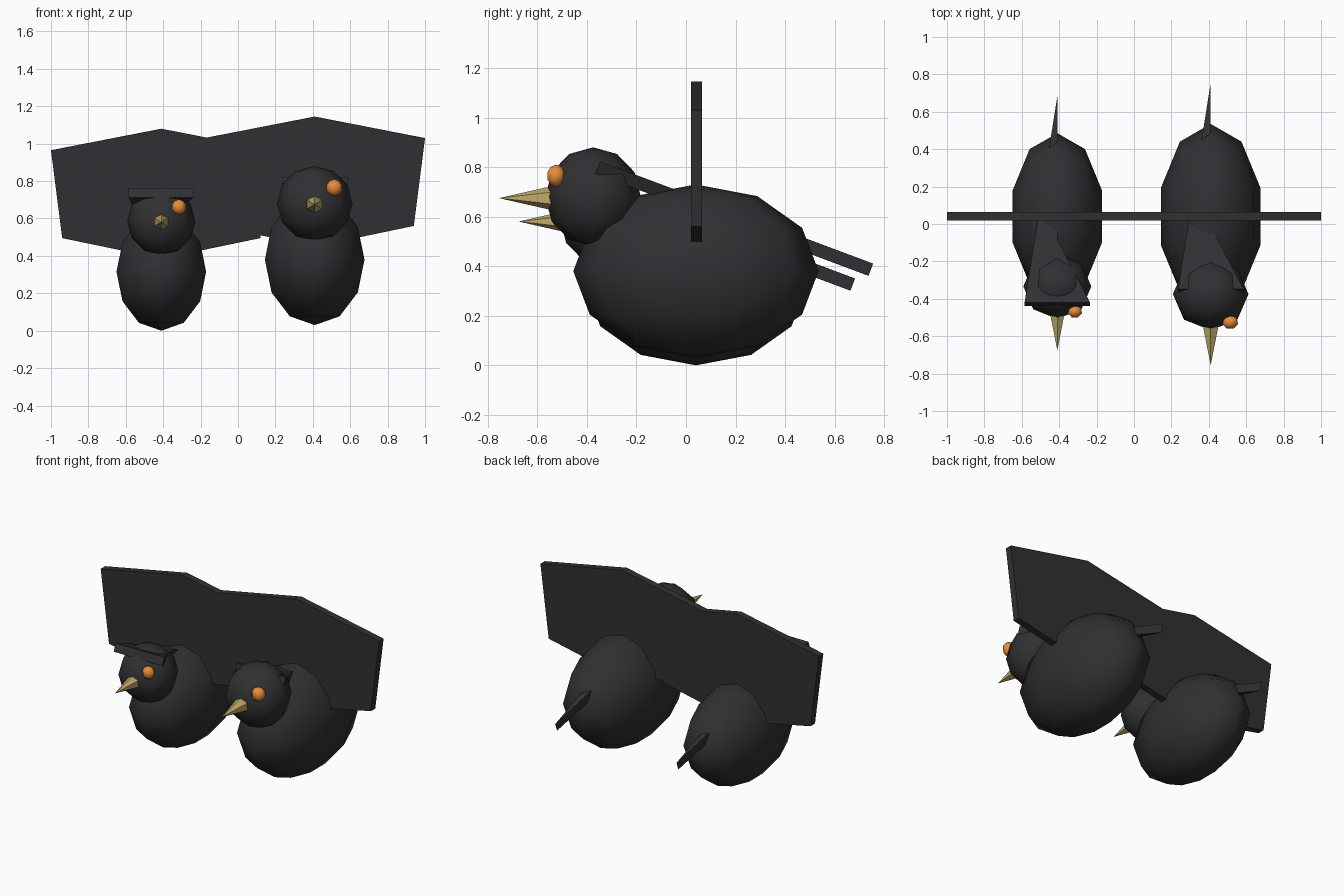
import bpy, bmesh
from math import sin, cos, pi, radians
from mathutils import Vector, Matrix

if "Cube" in bpy.data.objects:
    bpy.data.objects.remove(bpy.data.objects["Cube"])


def material(name, rgb):
    m = bpy.data.materials.new(name)
    m.diffuse_color = (*rgb, 1)
    m.use_nodes = True
    m.node_tree.nodes["Principled BSDF"].inputs["Base Color"].default_value = m.diffuse_color
    return m


DARK = material("dark_feather", (0.03, 0.03, 0.033))
BEAK = material("beak_tan", (0.52, 0.40, 0.14))
EYE = material("eye_orange", (0.80, 0.27, 0.04))


def finish(name, bm, mat, smooth):
    bmesh.ops.recalc_face_normals(bm, faces=bm.faces[:])
    me = bpy.data.meshes.new(name)
    for f in bm.faces:
        f.smooth = smooth
    bm.to_mesh(me)
    bm.free()
    me.materials.append(mat)
    ob = bpy.data.objects.new(name, me)
    bpy.context.collection.objects.link(ob)
    return ob


def ball(name, centre, radii, segs, rings, mat):
    """Low-poly ellipsoid with a column of points on the y axis."""
    bm = bmesh.new()
    c = Vector(centre)

    def point(lat, lon):
        return bm.verts.new(c + Vector((radii[0] * cos(lat) * cos(lon),
                                        radii[1] * cos(lat) * sin(lon),
                                        radii[2] * sin(lat))))
    rows = [[point(-pi / 2 + pi * i / rings, pi / 2 + 2 * pi * j / segs)
             for j in range(segs)] for i in range(1, rings)]
    bottom, top = point(-pi / 2, 0), point(pi / 2, 0)
    for j in range(segs):
        k = (j + 1) % segs
        bm.faces.new((bottom, rows[0][k], rows[0][j]))
        bm.faces.new((top, rows[-1][j], rows[-1][k]))
        for a, b in zip(rows, rows[1:]):
            bm.faces.new((a[j], a[k], b[k], b[j]))
    return finish(name, bm, mat, True)


def plate(name, outline, depth, matrix):
    """Flat outline extruded along its local z, then placed."""
    bm = bmesh.new()
    face = bm.faces.new([bm.verts.new((x, y, 0)) for x, y in outline])
    ext = bmesh.ops.extrude_face_region(bm, geom=[face])
    moved = [g for g in ext["geom"] if isinstance(g, bmesh.types.BMVert)]
    bmesh.ops.translate(bm, verts=moved, vec=(0, 0, depth))
    bm.transform(matrix)
    return finish(name, bm, DARK, False)


def cone(name, base, radius, length, sides):
    """Cone pointing to -y."""
    bm = bmesh.new()
    bmesh.ops.create_cone(bm, cap_ends=True, segments=sides, radius1=radius,
                          radius2=0, depth=length)
    bm.transform(Matrix.Translation(Vector(base) - Vector((0, length / 2, 0)))
                 @ Matrix.Rotation(radians(90), 4, 'X'))
    return finish(name, bm, BEAK, False)


WING = [(0, 0.765), (0.59, 0.65), (0.53, 0.18), (0, 0.07), (-0.53, 0.18), (-0.59, 0.65)]
TAIL = [(-0.175, 0), (0.175, 0), (0, 0.36), (0, 1.177)]


def bird(side, x, base, s, wing_z, tail_y, tail_z):
    def at(dx, dy, dz):
        return (x + s * dx, 0.04 + s * dy, base + s * dz)

    def size(*r):
        return [s * v for v in r]

    # body and head
    ball(side + "_body", at(0, 0, 0.35), size(0.28, 0.495, 0.35), 10, 6, DARK)
    ball(side + "_head", at(0, -0.415, 0.65), size(0.202, 0.193, 0.2), 8, 6, DARK)
    # beak and single eye
    cone(side + "_beak", at(0, -0.575, 0.645), s * 0.05, s * 0.22, 6)
    ball(side + "_eye", at(0.105, -0.565, 0.735), size(0.045, 0.04, 0.045), 7, 5, EYE)
    # upright wings
    plate(side + "_wings", WING, 0.045,
          Matrix.Translation((x, 0.065, wing_z)) @ Matrix.Rotation(radians(90), 4, 'X'))
    # sloping mantle running through the body out to the tail
    plate(side + "_tail", TAIL, -0.053,
          Matrix.Translation((x, tail_y, tail_z)) @ Matrix.Rotation(radians(-20.5), 4, 'X'))


bird("right", 0.41, 0.03, 1.0, 0.38, -0.347, 0.823)
bird("left", -0.41, 0.0, 0.9, 0.315, -0.42, 0.763)
